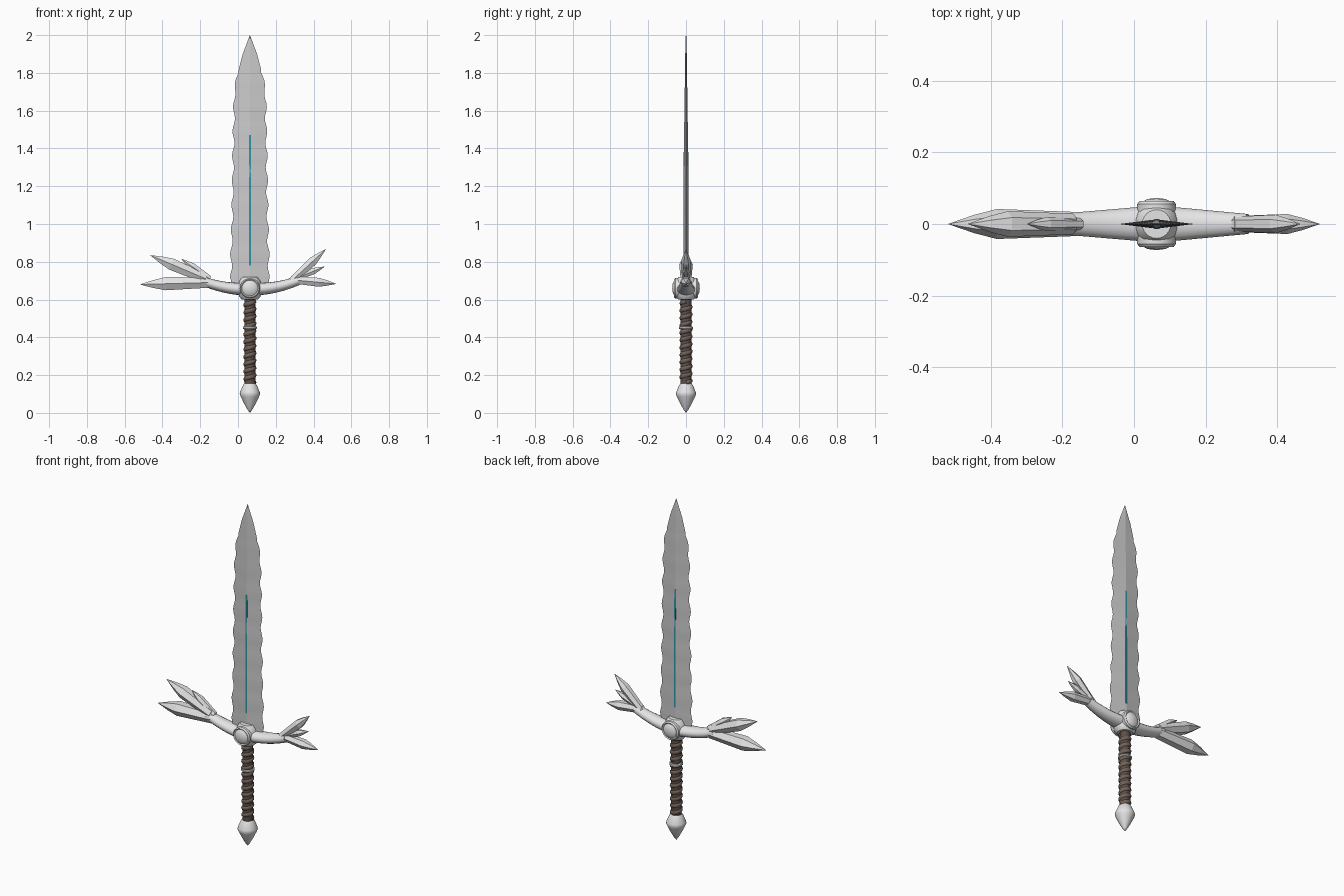
import bpy, bmesh, math
from mathutils import Vector, Matrix

if "Cube" in bpy.data.objects:
    bpy.data.objects.remove(bpy.data.objects["Cube"])

AXIS = 0.063  # sword centreline in x


def material(name, r, g, b):
    m = bpy.data.materials.new(name)
    m.use_nodes = True
    m.diffuse_color = (r, g, b, 1)
    m.node_tree.nodes["Principled BSDF"].inputs["Base Color"].default_value = (r, g, b, 1)
    return m


steel = material("blade steel", 0.6, 0.6, 0.61)
silver = material("silver", 0.78, 0.78, 0.79)
leather = material("brown leather", 0.17, 0.125, 0.1)
dark_leather = material("dark leather", 0.11, 0.08, 0.065)
teal = material("teal inlay", 0.03, 0.3, 0.4)


def skin(name, rings, mat, smooth=None):
    """Bridge a list of point rings, closing both ends."""
    bm = bmesh.new()
    loops = [[bm.verts.new(p) for p in ring] for ring in rings]
    n = len(loops[0])
    for a, b in zip(loops, loops[1:]):
        for i in range(n):
            j = (i + 1) % n
            bm.faces.new((a[i], a[j], b[j], b[i]))
    bm.faces.new(loops[0][::-1])
    bm.faces.new(loops[-1])
    bmesh.ops.remove_doubles(bm, verts=bm.verts, dist=0.0002)
    bmesh.ops.recalc_face_normals(bm, faces=bm.faces)
    me = bpy.data.meshes.new(name)
    bm.to_mesh(me)
    bm.free()
    me.materials.append(mat)
    ob = bpy.data.objects.new(name, me)
    bpy.context.collection.objects.link(ob)
    if smooth:
        bpy.ops.object.select_all(action="DESELECT")
        ob.select_set(True)
        bpy.context.view_layer.objects.active = ob
        bpy.ops.object.shade_smooth_by_angle(angle=math.radians(smooth))
    return ob


def lathe(name, profile, mat, sides=24, smooth=35, place=None):
    """Turn (radius, height) pairs around z, then place the result."""
    place = place or Matrix.Translation((AXIS, 0, 0))
    rings = [[place @ Vector((r * math.cos(t), r * math.sin(t), h))
              for t in (math.tau * i / sides for i in range(sides))] for r, h in profile]
    return skin(name, rings, mat, smooth)


def tube(name, path, mat, sides, smooth=None):
    """Loft elliptical sections (x, z, half depth, half height) along a path in the xz plane."""
    rings = []
    for k, (x, z, ry, rz) in enumerate(path):
        a, b = path[max(k - 1, 0)], path[min(k + 1, len(path) - 1)]
        d = Vector((b[0] - a[0], 0, b[1] - a[1])).normalized()
        up = Vector((-d.z, 0, d.x))
        rings.append([Vector((x, 0, z)) + up * rz * math.sin(t) + Vector((0, ry * math.cos(t), 0))
                      for t in (math.tau * i / sides for i in range(sides))])
    return skin(name, rings, mat, smooth)


def crystal(name, x0, z0, x1, z1, ry, rz):
    """Six-sided pointed crystal."""
    path = [(x0 + (x1 - x0) * f, z0 + (z1 - z0) * f, ry * s, rz * s)
            for f, s in ((0, 0.8), (0.62, 1), (0.8, 0.6), (1, 0.005))]
    return tube(name, path, silver, 6)


# Blade: diamond section with wavy edges and a long point
outline = ((0.64, 0.1), (0.8, 0.1), (1.0, 0.094), (1.4, 0.088), (1.7, 0.082),
           (1.8, 0.064), (1.9, 0.038), (2.0, 0.0005))


def blade_width(z):
    for (za, wa), (zb, wb) in zip(outline, outline[1:]):
        if z <= zb:
            w = wa + (wb - wa) * (z - za) / (zb - za)
            break
    else:
        w = outline[-1][1]
    wave = 0.006 * math.sin(math.tau * (z - 0.68) / 0.13) if 0.7 < z < 1.8 else 0
    return w + wave


def blade_depth(z):
    return 0.013 * min(1, (2.0005 - z) / 0.9 + 0.2) if z < 1.99 else 0.001


rings = []
for k in range(69):
    z = 0.64 + 0.02 * k
    w, d = blade_width(z), blade_depth(z)
    rings.append([(AXIS + w, 0, z), (AXIS, d, z), (AXIS - w, 0, z), (AXIS, -d, z)])
skin("blade", rings, steel)

# Teal inlay along the ridge on both faces
inlay = []
for z in (0.78, 1.1, 1.47):
    d = blade_depth(z) + 0.001
    inlay.append([(AXIS + x, y * d, z) for x, y in ((-0.005, -1), (0.005, -1), (0.005, 1), (-0.005, 1))])
skin("blade_inlay", inlay, teal)

# Guard hub with a round boss on the front and back
lathe("guard_hub", [(0.042, 0.6), (0.056, 0.615), (0.062, 0.64), (0.062, 0.675),
                    (0.055, 0.7), (0.04, 0.72)], silver)
for label, turn in (("front", 1), ("back", -1)):
    place = Matrix.Translation((AXIS, 0, 0.66)) @ Matrix.Rotation(turn * math.pi / 2, 4, "X")
    lathe(label + "_boss", [(0.054, 0.03), (0.054, 0.056), (0.048, 0.064), (0.042, 0.06),
                            (0.038, 0.063), (0.025, 0.07), (0, 0.073)], silver, place=place)

# Curved guard arms
for label, side, reach, end_depth in (("right", -1, 0.235, 0.03), ("left", 1, 0.235, 0.028)):
    path = []
    for k in range(9):
        f = k / 8
        path.append((AXIS + side * (0.02 + reach * f), 0.655 + 0.045 * f ** 2,
                     0.05 + (end_depth - 0.05) * f, 0.034 - 0.01 * f))
    tube(label + "_guard_arm", path, silver, 16, 40)

# Crystal clusters, larger on the right
crystal("right_long_crystal", -0.16, 0.69, -0.52, 0.68, 0.042, 0.04)
crystal("right_upper_crystal", -0.17, 0.71, -0.465, 0.835, 0.036, 0.036)
crystal("right_small_crystal", -0.15, 0.71, -0.3, 0.815, 0.02, 0.022)
crystal("left_long_crystal", 0.28, 0.705, 0.52, 0.683, 0.028, 0.027)
crystal("left_upper_crystal", 0.285, 0.70, 0.465, 0.867, 0.026, 0.027)
crystal("left_small_crystal", 0.3, 0.71, 0.46, 0.775, 0.018, 0.019)

# Grip core, spiral wrap and silver band
lathe("grip_core", [(0.029, 0.14), (0.029, 0.61)], dark_leather)
wrap = bpy.data.curves.new("grip_wrap", "CURVE")
wrap.dimensions = "3D"
wrap.bevel_depth = 0.015
wrap.bevel_resolution = 2
wrap.use_fill_caps = True
spline = wrap.splines.new("POLY")
turns, steps = 11, 20
spline.points.add(turns * steps)
for i, p in enumerate(spline.points):
    t = math.tau * i / steps
    p.co = (AXIS + 0.02 * math.cos(t), 0.02 * math.sin(t), 0.16 + 0.43 * i / (turns * steps), 1)
wrap.materials.append(leather)
bpy.context.collection.objects.link(bpy.data.objects.new("grip_wrap", wrap))
lathe("grip_band", [(0.033, 0.443), (0.037, 0.446), (0.037, 0.454), (0.033, 0.457)], silver)

# Pointed pommel
lathe("pommel", [(0.03, 0.155), (0.036, 0.148), (0.052, 0.11), (0.054, 0.1), (0.048, 0.085),
                 (0.03, 0.048), (0.012, 0.016), (0, 0)], silver)
